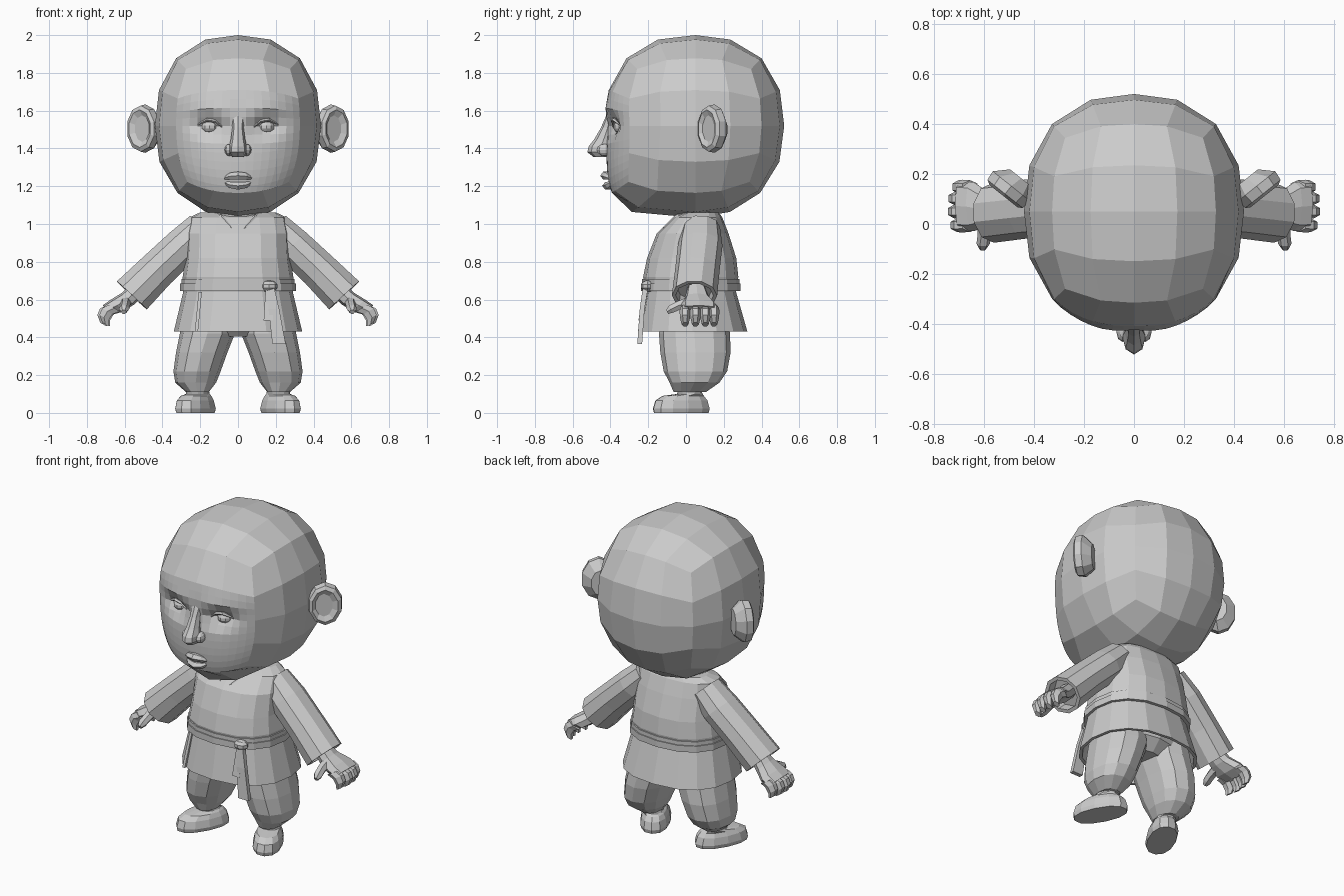
import bpy, bmesh
from math import sin, cos, tan, pi, exp, copysign
from mathutils import Vector, Matrix


def finish(name, bm, mirror=False):
    bmesh.ops.recalc_face_normals(bm, faces=bm.faces)
    me = bpy.data.meshes.new(name)
    bm.to_mesh(me)
    bm.free()
    ob = bpy.data.objects.new(name, me)
    bpy.context.collection.objects.link(ob)
    if mirror:
        m = ob.modifiers.new("Mirror", 'MIRROR')
        m.use_mirror_merge = False
    return ob


def loft(name, rings, n, axis=(0, 0, 1), side=(1, 0, 0), mirror=False, caps=True, power=1.0, phase=0.0):
    """Skin rings (x, y, z, radius along side, radius across) that all face along axis."""
    bm = bmesh.new()
    a = Vector(axis).normalized()
    u = Vector(side)
    u = (u - a * u.dot(a)).normalized()
    v = a.cross(u)
    sp = lambda t: copysign(abs(t) ** power, t)
    loops = []
    for x, y, z, ru, rv in rings:
        loops.append([bm.verts.new(Vector((x, y, z)) + u * ru * sp(cos((i + phase) * 2 * pi / n))
                                   + v * rv * sp(sin((i + phase) * 2 * pi / n))) for i in range(n)])
    for p, q in zip(loops, loops[1:]):
        for i in range(n):
            j = (i + 1) % n
            bm.faces.new((p[i], p[j], q[j], q[i]))
    if caps:
        bm.faces.new(loops[0])
        bm.faces.new(loops[-1])
    return finish(name, bm, mirror)


def ball(name, loc, scale, u=10, v=7, mirror=False):
    bm = bmesh.new()
    bmesh.ops.create_uvsphere(bm, u_segments=u, v_segments=v, radius=1,
                              matrix=Matrix.Translation(loc) @ Matrix.Diagonal((*scale, 1)))
    return finish(name, bm, mirror)


# Head: cube rounded into a slightly boxy sphere, denser over the face, with jaw, brow and eye sockets
bm = bmesh.new()
bmesh.ops.create_cube(bm, size=2)
bmesh.ops.subdivide_edges(bm, edges=bm.edges[:], cuts=3, use_grid_fill=True)
face_edges = {e for f in bm.faces if f.calc_center_median().y < -0.99
              and f.calc_center_median().z < 0.5 for e in f.edges}
bmesh.ops.subdivide_edges(bm, edges=list(face_edges), cuts=3, use_grid_fill=True)
for vert in bm.verts:
    d = Vector([tan(c * pi / 4) for c in vert.co]).normalized()
    p = 2.35 if d.z > 0 else 2.35 + 0.22 * max(d.z, -1)
    d /= sum(abs(c) ** p for c in d) ** (1 / p)
    x, y, z = d.x * 0.44, 0.05 + d.y * 0.47, 1.52 + d.z * (0.48 if d.z > 0 else 0.487)
    front = min(1, max(0, (0.05 - y) / 0.2))
    low = min(1, max(0, (1.5 - z) / 0.45))
    high = min(1, max(0, (z - 1.55) / 0.2))
    y -= front * (0.18 * low ** 2 + 0.015 * high)
    if d.y < -0.3:
        ax = abs(x)
        y += 0.06 * exp(-((ax - 0.15) / 0.085) ** 2 - ((z - 1.52 - 0.1 * (ax - 0.15)) / 0.05) ** 2)
        y -= 0.012 * exp(-((ax - 0.13) / 0.12) ** 2 - ((z - 1.6) / 0.05) ** 2)
    vert.co = (x, y, z)
finish("head", bm)

# Face details
ball("eye", (0.15, -0.34, 1.513), (0.045, 0.045, 0.034), mirror=True)
loft("eyelid", [(0.085, -0.38, 1.515, 0.008, 0.006), (0.12, -0.378, 1.544, 0.018, 0.010),
                (0.165, -0.375, 1.552, 0.018, 0.010), (0.215, -0.345, 1.525, 0.008, 0.006)],
     6, axis=(1, 0, 0), side=(0, 1, 0), mirror=True)
loft("nose", [(0, -0.395, 1.58, 0.035, 0.025), (0, -0.415, 1.51, 0.03, 0.035), (0, -0.435, 1.45, 0.038, 0.05),
              (0, -0.45, 1.41, 0.047, 0.066), (0, -0.45, 1.38, 0.047, 0.072), (0, -0.44, 1.355, 0.03, 0.05)], 8)
ball("nostril", (0.045, -0.43, 1.392), (0.026, 0.042, 0.032), 8, 6, mirror=True)
for name, z, arch, out, r in (("upper_lip", 1.238, 0.018, 0.0, 0.021), ("lower_lip", 1.228, -0.026, 0.01, 0.019)):
    loft(name, [(s * x, y + out, z + arch * k, ry, r * k + 0.004) for s, x, y, k, ry in
                ((-1, 0.088, -0.385, 0, 0.01), (-1, 0.045, -0.412, 0.8, 0.026), (1, 0, -0.422, 1, 0.032),
                 (1, 0.045, -0.412, 0.8, 0.026), (1, 0.088, -0.385, 0, 0.01))],
         6, axis=(1, 0, 0), side=(0, 1, 0))

# Ears: thick angled discs with a shallow dish
nx, ny = 0.62, -0.78
loft("ear", [(x + nx * d, 0.14 + ny * d, z, ru, rv) for x, z, d, ru, rv in
             ((0.485, 1.5, -0.055, 0.06, 0.08), (0.5, 1.505, -0.015, 0.1, 0.128), (0.5, 1.505, 0.025, 0.095, 0.122),
              (0.497, 1.505, 0.038, 0.075, 0.1), (0.49, 1.505, 0.028, 0.05, 0.07))],
     10, axis=(nx, ny, 0), side=(0.78, 0.62, 0), mirror=True, phase=0.5)

# Neck and jacket with an open hem
loft("neck", [(0, 0.05, 0.95, 0.13, 0.1), (0, 0.05, 1.12, 0.13, 0.12)], 10)
loft("jacket", [(0, 0.085, 1.062, 0.2, 0.088), (0, 0.062, 1.035, 0.255, 0.13), (0, 0.035, 0.95, 0.272, 0.19),
                (0, 0.03, 0.82, 0.278, 0.236), (0, 0.025, 0.72, 0.293, 0.252), (0, 0.025, 0.64, 0.29, 0.24),
                (0, 0.035, 0.43, 0.34, 0.29), (0, 0.035, 0.43, 0.322, 0.272), (0, 0.03, 0.6, 0.27, 0.22)],
     16, power=0.85)
loft("collar", [(0.0, -0.145, 0.935, 0.014, 0.014), (0.05, -0.105, 0.985, 0.02, 0.016),
                (0.1, -0.05, 1.04, 0.02, 0.016)], 4, axis=(0.5, -0.4, 0.6), mirror=True, phase=0.5)
loft("jacket_edge", [(-0.2, -0.168, 0.64, 0.012, 0.014), (-0.22, -0.21, 0.432, 0.012, 0.014)], 4, phase=0.5)

# Belt: two wraps, knot and hanging ends
for name, z0, z1, r in (("belt_upper", 0.678, 0.708, 0.0), ("belt_lower", 0.645, 0.684, 0.006)):
    loft(name, [(0, 0.025, z, 0.28 + r + k, 0.237 + r + k) for z, k in
                ((z0, 0), (z0, 0.02), (z1, 0.02), (z1, 0))], 16, caps=False, power=0.85)
ball("belt_knot", (0.165, -0.205, 0.67), (0.045, 0.035, 0.032), 8, 5)
loft("belt_end_short", [(0.165, -0.212, 0.66, 0.025, 0.018), (0.165, -0.225, 0.58, 0.034, 0.016),
                        (0.16, -0.242, 0.49, 0.034, 0.014)], 4, phase=0.5)
loft("belt_end_long", [(0.175, -0.215, 0.66, 0.025, 0.02), (0.19, -0.232, 0.55, 0.04, 0.018),
                       (0.217, -0.245, 0.365, 0.05, 0.018)], 4, phase=0.5)

# Sleeves with hollow cuffs
arm = (0.68, -0.02, -0.73)
loft("sleeve", [(0.19, 0.08, 0.985, 0.1, 0.09), (0.29, 0.075, 0.887, 0.118, 0.103), (0.43, 0.06, 0.755, 0.118, 0.106),
                (0.562, 0.045, 0.622, 0.12, 0.114), (0.562, 0.045, 0.622, 0.1, 0.092), (0.52, 0.047, 0.66, 0.095, 0.09)],
     10, axis=arm, side=(0, 1, 0), mirror=True)

# Hands
loft("palm", [(0.53, 0.055, 0.655, 0.05, 0.045), (0.585, 0.06, 0.603, 0.068, 0.045), (0.64, 0.07, 0.568, 0.098, 0.046),
              (0.69, 0.072, 0.545, 0.098, 0.036)], 8, axis=arm, side=(0, 1, 0), mirror=True, power=0.8)
for i, (y, reach) in enumerate(((-0.005, -0.008), (0.05, 0.003), (0.102, 0.0), (0.148, -0.015))):
    loft("finger_%d" % (i + 1), [(0.655, y, 0.555, 0.027, 0.04), (0.7 + reach, y, 0.538, 0.029, 0.036),
                                 (0.717 + reach, y, 0.505, 0.027, 0.033), (0.71 + reach, y, 0.468, 0.018, 0.022)],
         6, axis=(0.5, 0, -0.86), side=(0, 1, 0), mirror=True)
loft("thumb", [(0.595, 0.02, 0.59, 0.03, 0.03), (0.598, -0.04, 0.568, 0.027, 0.027), (0.603, -0.078, 0.55, 0.027, 0.025),
               (0.605, -0.1, 0.535, 0.014, 0.014)], 6, axis=(0, -0.85, -0.5), mirror=True)

# Trousers
loft("hips", [(0, 0.045, 0.58, 0.25, 0.19), (0, 0.045, 0.47, 0.27, 0.18), (0, 0.045, 0.405, 0.16, 0.12)], 12)
loft("trouser_leg", [(0.155, 0.045, 0.52, 0.14, 0.17), (0.162, 0.045, 0.42, 0.146, 0.188), (0.192, 0.05, 0.32, 0.136, 0.186),
                     (0.217, 0.05, 0.22, 0.125, 0.168), (0.224, 0.045, 0.16, 0.108, 0.132),
                     (0.215, 0.02, 0.11, 0.06, 0.085)], 12, mirror=True, power=0.9)

# Shoes, toes turned out
loft("shoe", [(0.225, -0.025, 0.0, 0.16, 0.08), (0.225, -0.025, 0.022, 0.165, 0.086), (0.226, -0.024, 0.065, 0.152, 0.078),
              (0.222, -0.015, 0.09, 0.12, 0.066), (0.213, 0.02, 0.1, 0.068, 0.06), (0.213, 0.02, 0.125, 0.06, 0.054)],
     12, side=(0.45, -0.89, 0), mirror=True, power=0.9)
